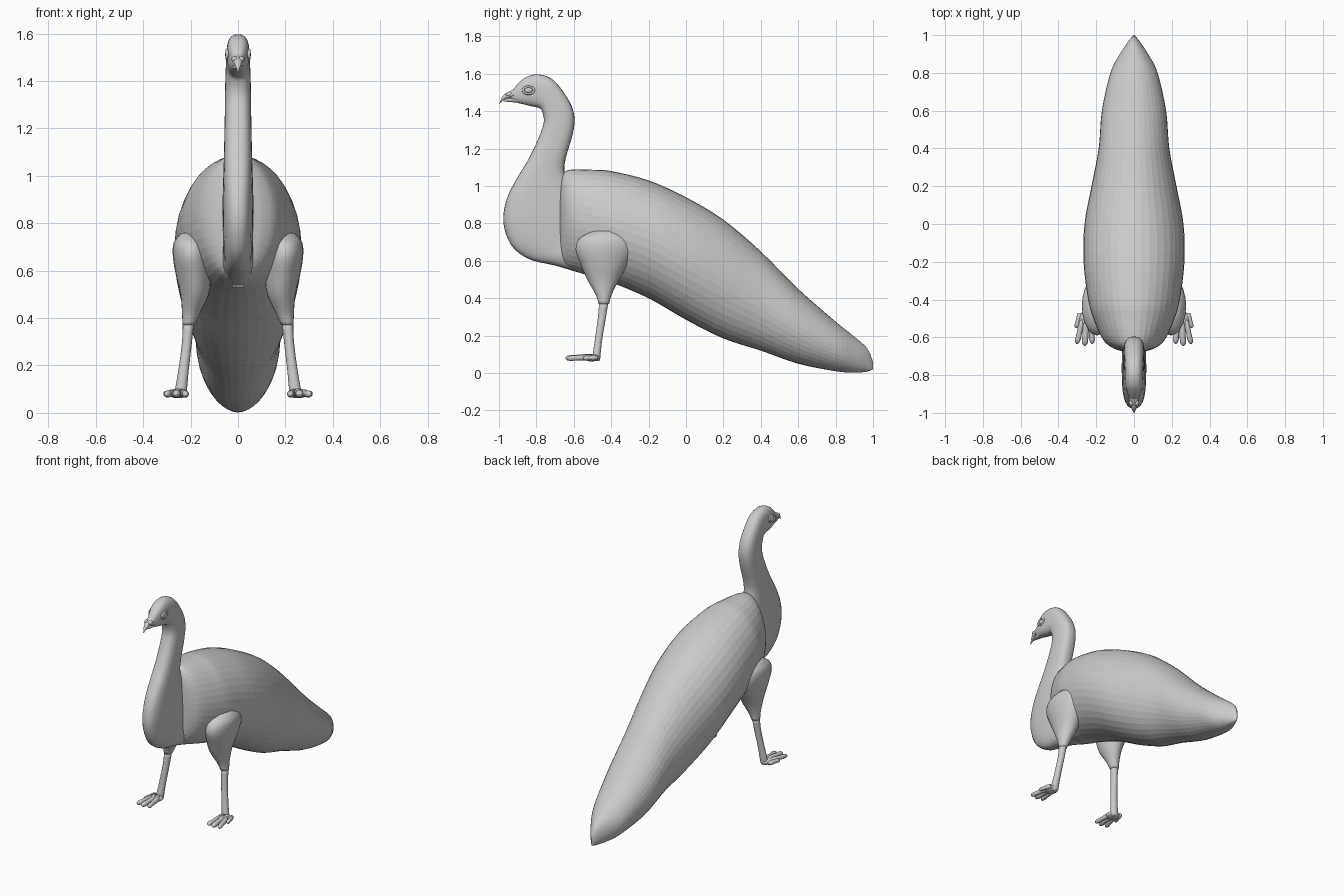
import bpy, bmesh, math
from mathutils import Vector

grey = bpy.data.materials.new("plain grey")
grey.diffuse_color = (0.6, 0.6, 0.6, 1)


def resample(rows, n):
    """Catmull-Rom interpolation through rows, n steps per span."""
    rows = [Vector(r) for r in rows]
    ext = [2 * rows[0] - rows[1]] + rows + [2 * rows[-1] - rows[-2]]
    out = []
    for i in range(len(rows) - 1):
        a, b, c, d = ext[i:i + 4]
        for k in range(n):
            t = k / n
            out.append(0.5 * (2 * b + (c - a) * t + (2 * a - 5 * b + 4 * c - d) * t * t
                              + (3 * b - a - 3 * c + d) * t ** 3))
    return out + [rows[-1]]


def finish(name, bm, smooth=True):
    bmesh.ops.recalc_face_normals(bm, faces=bm.faces)
    me = bpy.data.meshes.new(name)
    bm.to_mesh(me)
    bm.free()
    me.materials.append(grey)
    for p in me.polygons:
        p.use_smooth = smooth
    ob = bpy.data.objects.new(name, me)
    bpy.context.collection.objects.link(ob)
    return ob


def mirror(ob):
    m = ob.modifiers.new("mirror", 'MIRROR')
    m.use_axis[0] = True
    return ob


def loft(name, rings, smooth=True):
    """Skin a list of closed point rings and cap both ends."""
    bm = bmesh.new()
    vs = [[bm.verts.new(p) for p in r] for r in rings]
    n = len(vs[0])
    for a, b in zip(vs, vs[1:]):
        for i in range(n):
            j = (i + 1) % n
            bm.faces.new((a[i], a[j], b[j], b[i]))
    bm.faces.new(vs[0])
    bm.faces.new(vs[-1])
    return finish(name, bm, smooth)


def spow(v, p):
    return math.copysign(abs(v) ** p, v)


def section(lo, hi, w, sides, power=1.0):
    """Upright oval between a low and a high (y, z) point, half-width w."""
    ring = []
    for i in range(sides):
        t = 2 * math.pi * i / sides
        s, c = spow(math.sin(t), power), spow(math.cos(t), power)
        y, z = [(l + h) / 2 + s * (h - l) / 2 for l, h in zip(lo, hi)]
        ring.append((max(w, 0.001) * c, y, z))
    return ring


def oval_rings(rows, sides, steps):
    """Level ovals from rows of x, y, z, x radius, y radius (as two vectors)."""
    rings = []
    for p, r in zip(resample([q[:3] for q in rows], steps),
                    resample([q[3:] for q in rows], steps)):
        rings.append([(p.x + r.x * math.cos(2 * math.pi * i / sides),
                       p.y + r.y * math.sin(2 * math.pi * i / sides), p.z)
                      for i in range(sides)])
    return rings


def blob(name, centre, size, segs=16):
    bm = bmesh.new()
    bmesh.ops.create_uvsphere(bm, u_segments=segs, v_segments=segs // 2, radius=1)
    for v in bm.verts:
        v.co = Vector(a + b * c for a, b, c in zip(centre, size, v.co))
    return finish(name, bm)


# Body and folded tail: y, bottom z, top z, half-width
body = [(-0.675, 0.62, 1.02, 0.06), (-0.655, 0.575, 1.07, 0.115), (-0.61, 0.55, 1.088, 0.165),
        (-0.5, 0.515, 1.087, 0.215), (-0.4, 0.485, 1.08, 0.243), (-0.2, 0.40, 1.03, 0.267),
        (0, 0.285, 0.94, 0.262), (0.2, 0.185, 0.82, 0.225), (0.4, 0.12, 0.65, 0.187),
        (0.6, 0.05, 0.45, 0.17), (0.8, 0.01, 0.275, 0.125), (0.9, 0.002, 0.195, 0.075),
        (0.97, 0.008, 0.13, 0.028), (1.0, 0.02, 0.06, 0.001)]
loft("body_and_tail", [section((r[0], r[1]), (r[0], r[2]), r[3], 40)
                       for r in resample([Vector(b) for b in body], 4)], smooth=False)

# Head, neck and breast: front y z, back y z, half-width
neck = [(-0.94, 1.465, -0.93, 1.51, 0.018), (-0.90, 1.445, -0.89, 1.555, 0.034),
        (-0.86, 1.435, -0.85, 1.585, 0.045), (-0.82, 1.425, -0.79, 1.597, 0.048),
        (-0.78, 1.415, -0.72, 1.575, 0.05), (-0.765, 1.385, -0.66, 1.51, 0.052),
        (-0.76, 1.35, -0.61, 1.425, 0.054), (-0.768, 1.31, -0.596, 1.345, 0.055),
        (-0.80, 1.23, -0.61, 1.26, 0.056), (-0.85, 1.13, -0.64, 1.16, 0.058),
        (-0.905, 1.04, -0.65, 1.08, 0.06), (-0.955, 0.94, -0.62, 1.0, 0.063),
        (-0.977, 0.84, -0.58, 0.93, 0.065), (-0.965, 0.75, -0.53, 0.88, 0.065),
        (-0.92, 0.665, -0.47, 0.83, 0.064), (-0.83, 0.605, -0.43, 0.80, 0.063),
        (-0.70, 0.575, -0.40, 0.78, 0.07), (-0.55, 0.53, -0.35, 0.76, 0.07)]
loft("head_and_neck", [section((r[0], r[1]), (r[2], r[3]), r[4], 28, 0.75)
                       for r in resample(neck, 3)])

# Hooked upper beak, lower beak and nostril bumps
upper = [(-0.90, 1.475, -0.90, 1.53, 0.028), (-0.94, 1.47, -0.94, 1.507, 0.025),
         (-0.97, 1.463, -0.968, 1.492, 0.016), (-0.99, 1.447, -0.983, 1.478, 0.009),
         (-1.0, 1.437, -0.998, 1.442, 0.002)]
lower = [(-0.89, 1.445, -0.89, 1.475, 0.026), (-0.93, 1.448, -0.93, 1.47, 0.02),
         (-0.975, 1.452, -0.975, 1.463, 0.005)]
for name, rows in (("upper_beak", upper), ("lower_beak", lower)):
    loft(name, [section((r[0], r[1]), (r[2], r[3]), r[4], 14) for r in resample(rows, 3)])
mirror(blob("nostril_bump", (0.014, -0.945, 1.492), (0.014, 0.02, 0.013), 10))

# Eyes with raised oval lids
mirror(blob("eyeball", (0.043, -0.842, 1.512), (0.012, 0.024, 0.017)))
bm = bmesh.new()
ring = []
for i in range(24):
    t = 2 * math.pi * i / 24
    ring.append([bm.verts.new((0.046 + 0.007 * math.sin(u),
                               -0.842 + (0.029 + 0.007 * math.cos(u)) * math.cos(t),
                               1.512 + (0.019 + 0.006 * math.cos(u)) * math.sin(t)))
                 for u in [math.pi * k / 4 for k in range(8)]])
for i in range(24):
    a, b = ring[i], ring[(i + 1) % 24]
    for k in range(8):
        bm.faces.new((a[k], a[(k + 1) % 8], b[(k + 1) % 8], b[k]))
mirror(finish("eyelid", bm))

# Thighs: x, y, z, x radius, y radius
thigh = [(0.19, -0.43, 0.76, 0.05, 0.07), (0.198, -0.435, 0.72, 0.073, 0.135),
         (0.195, -0.435, 0.66, 0.08, 0.155), (0.187, -0.437, 0.58, 0.075, 0.125),
         (0.183, -0.443, 0.50, 0.06, 0.085), (0.198, -0.44, 0.42, 0.038, 0.043),
         (0.209, -0.439, 0.37, 0.026, 0.028)]
mirror(loft("thigh", oval_rings(thigh, 20, 3)))

# Shanks
shank = [(0.209, -0.439, 0.385, 0.024, 0.026), (0.215, -0.449, 0.30, 0.021, 0.022),
         (0.231, -0.469, 0.17, 0.022, 0.02), (0.243, -0.48, 0.08, 0.026, 0.022),
         (0.244, -0.481, 0.064, 0.02, 0.017)]
mirror(loft("shank", oval_rings(shank, 14, 2)))

# Feet with three forward toes and a stub toe
mirror(blob("foot_pad", (0.252, -0.505, 0.082), (0.045, 0.045, 0.02)))


def toe(name, start, tip, r):
    a, b = Vector(start), Vector(tip)
    rings = []
    for t, s in ((0, 0.9), (0.3, 1.0), (0.6, 0.85), (0.82, 0.95), (0.94, 0.7), (1, 0.2)):
        c = a.lerp(b, t)
        rings.append([(c.x + r * s * math.cos(k * math.pi / 5), c.y,
                       c.z + r * s * math.sin(k * math.pi / 5)) for k in range(10)])
    mirror(loft(name, rings))


toe("inner_toe", (0.232, -0.50, 0.085), (0.22, -0.635, 0.078), 0.016)
toe("middle_toe", (0.252, -0.50, 0.087), (0.261, -0.645, 0.08), 0.018)
toe("outer_toe", (0.272, -0.50, 0.085), (0.302, -0.635, 0.078), 0.016)
toe("side_toe", (0.285, -0.47, 0.082), (0.306, -0.55, 0.08), 0.014)
